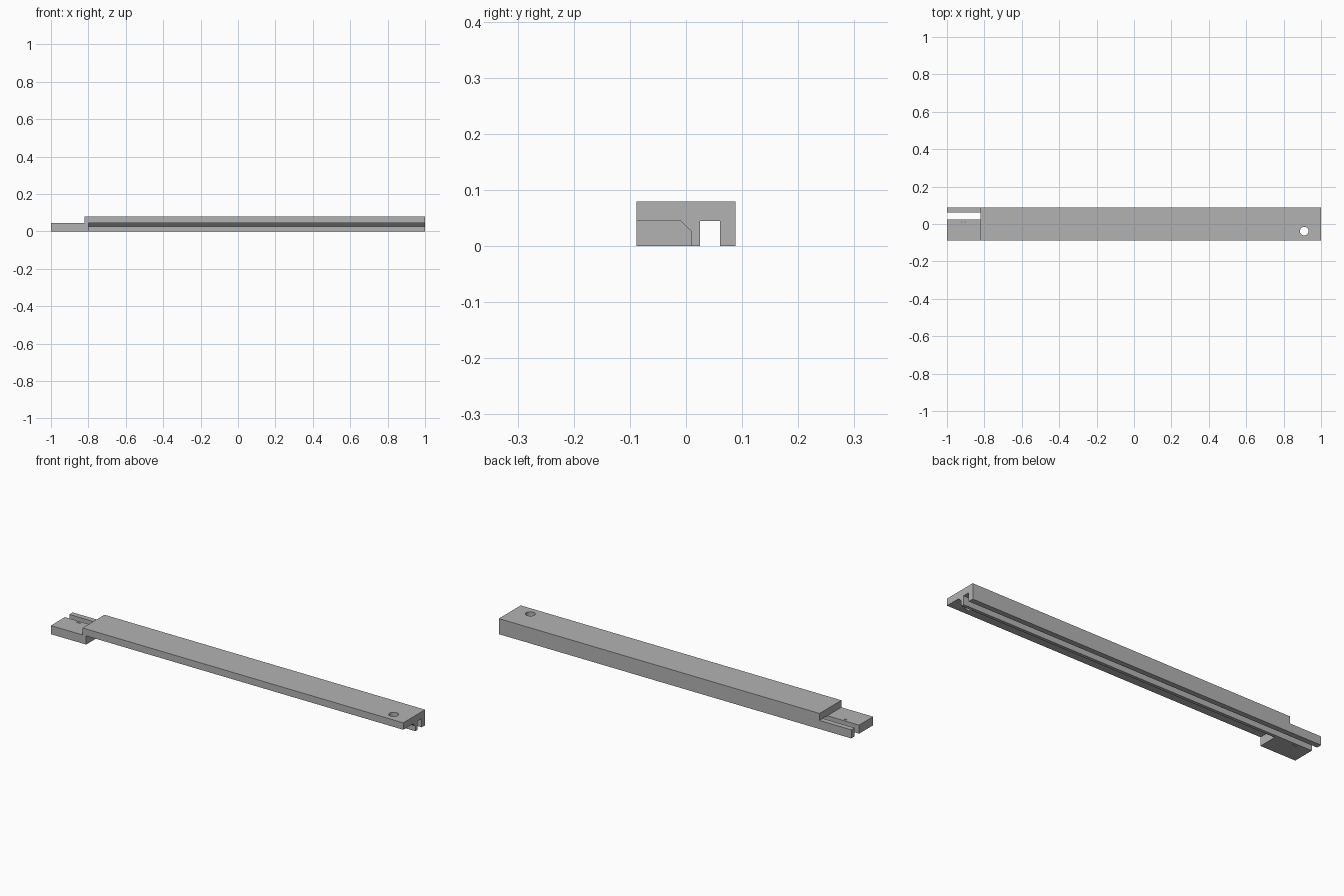
import bpy
import bmesh
from mathutils import Vector

default = bpy.data.objects.get("Cube")
if default:
    bpy.data.objects.remove(default, do_unlink=True)

grey = bpy.data.materials.new("plain grey")
grey.use_nodes = True
colour = (0.45, 0.45, 0.45, 1)
grey.diffuse_color = colour
grey.node_tree.nodes["Principled BSDF"].inputs["Base Color"].default_value = colour


def add_object(name, bm):
    bmesh.ops.recalc_face_normals(bm, faces=bm.faces)
    mesh = bpy.data.meshes.new(name)
    bm.to_mesh(mesh)
    bm.free()
    mesh.materials.append(grey)
    obj = bpy.data.objects.new(name, mesh)
    bpy.context.collection.objects.link(obj)
    return obj


def prism(name, profile, x0, x1):
    """Extrude a (y, z) profile along x."""
    bm = bmesh.new()
    face = bm.faces.new([bm.verts.new((x0, y, z)) for y, z in profile])
    new = bmesh.ops.extrude_face_region(bm, geom=[face])["geom"]
    verts = [v for v in new if isinstance(v, bmesh.types.BMVert)]
    bmesh.ops.translate(bm, verts=verts, vec=(x1 - x0, 0, 0))
    return add_object(name, bm)


def post(name, x, y, rx, ry):
    """Upright round cutter, optionally flattened into an ellipse."""
    bm = bmesh.new()
    bmesh.ops.create_cone(bm, cap_ends=True, segments=32, radius1=1, radius2=1, depth=1)
    bmesh.ops.scale(bm, verts=bm.verts, vec=(rx, ry, 0.4))
    bmesh.ops.translate(bm, verts=bm.verts, vec=Vector((x, y, 0)))
    return add_object(name, bm)


def cut(target, cutter):
    mod = target.modifiers.new(cutter.name, "BOOLEAN")
    mod.operation = "DIFFERENCE"
    mod.solver = "EXACT"
    mod.object = cutter
    cutter.hide_render = True
    bpy.context.view_layer.objects.active = target
    bpy.ops.object.modifier_apply(modifier=mod.name)
    bpy.data.objects.remove(cutter, do_unlink=True)


# Full-length bar with a square groove along the underside
SIDE, TOP, CEILING = 0.0885, 0.08, 0.0445
rail = prism("grooved_rail", [
    (-SIDE, 0), (0.025, 0), (0.025, CEILING), (0.061, CEILING),
    (0.061, 0), (SIDE, 0), (SIDE, TOP), (-SIDE, TOP)], -1, 1)

# Chamfered recess under the front, leaving a solid block at the right-hand end
cut(rail, prism("recess_cutter", [
    (-0.2, -0.1), (0.009, -0.1), (0.009, 0.027),
    (-0.009, CEILING), (-0.2, CEILING)], -0.8, 1.2))

# Lowered tongue, where the groove opens through the top
STEP = CEILING - 0.0005
cut(rail, prism("step_cutter", [
    (-0.2, STEP), (0.2, STEP), (0.2, 0.2), (-0.2, 0.2)], -1.2, -0.82))

# Fixing hole and the tiny slit in the tongue
cut(rail, post("hole_cutter", 0.91, -0.038, 0.023, 0.023))
cut(rail, post("slit_cutter", -0.912, 0.011, 0.013, 0.002))

# Smooth hole walls, crisp edges elsewhere
bpy.ops.object.select_all(action="DESELECT")
rail.select_set(True)
bpy.context.view_layer.objects.active = rail
bpy.ops.object.shade_smooth_by_angle(angle=0.5)
